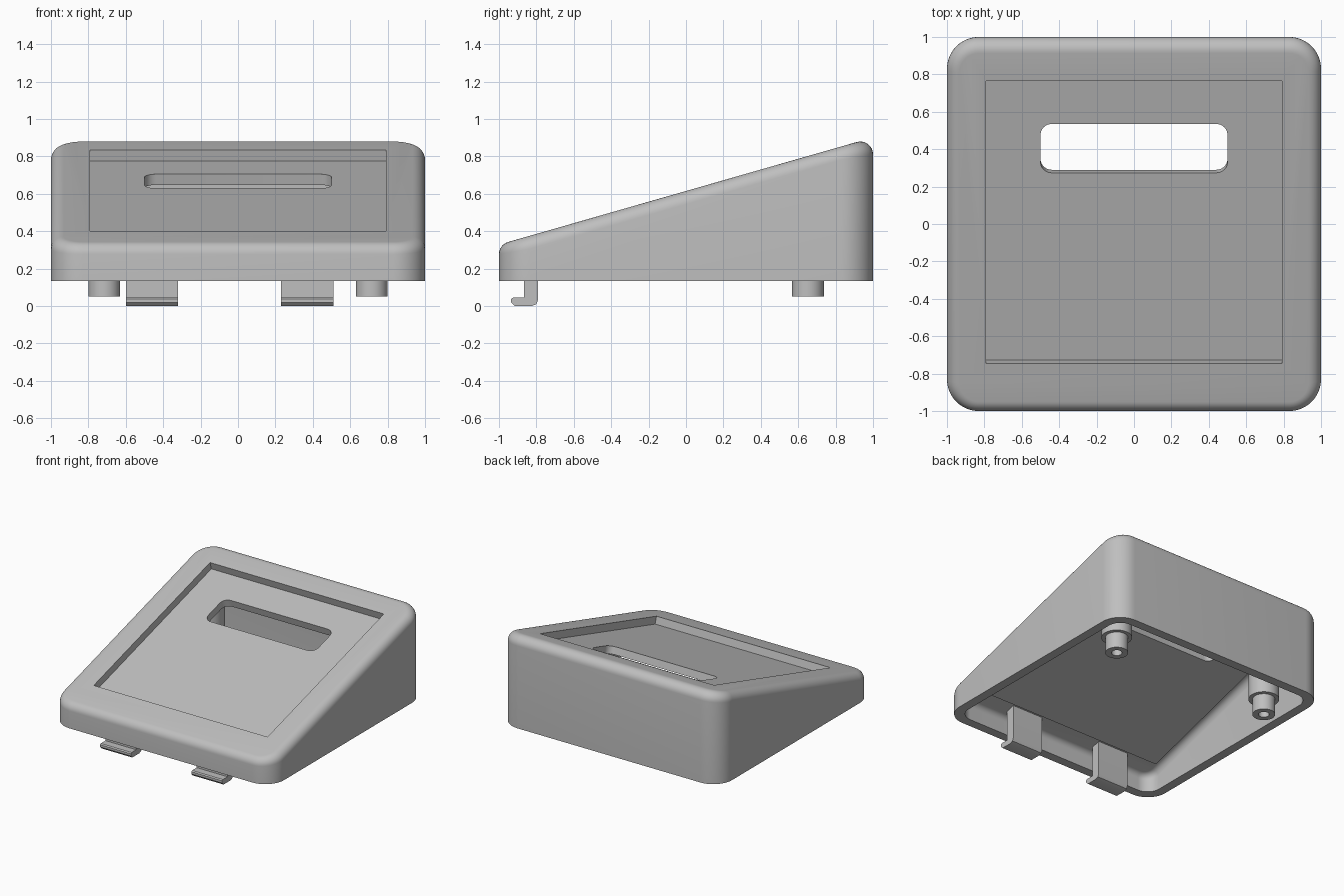
import bpy, bmesh, math
from mathutils import Vector, Matrix

if "Cube" in bpy.data.objects:
    bpy.data.objects.remove(bpy.data.objects["Cube"])

TILT = math.radians(16)
MID_Z = 0.615            # height of the sloped face at the centre
BASE_Z = 0.135           # underside of the case
WALL = 0.075
UP = Vector((0, -math.sin(TILT), math.cos(TILT)))
SLOPE = Matrix.Translation((0, 0, MID_Z)) @ Matrix.Rotation(TILT, 4, "X")

grey = bpy.data.materials.new("plain grey plastic")
grey.use_nodes = True
COLOUR = (0.52, 0.52, 0.52, 1)
grey.diffuse_color = COLOUR
grey.node_tree.nodes["Principled BSDF"].inputs["Base Color"].default_value = COLOUR


def make(name, bm):
    bmesh.ops.recalc_face_normals(bm, faces=bm.faces)
    mesh = bpy.data.meshes.new(name)
    bm.to_mesh(mesh)
    bm.free()
    mesh.materials.append(grey)
    obj = bpy.data.objects.new(name, mesh)
    bpy.context.collection.objects.link(obj)
    return obj


def select(obj):
    bpy.ops.object.select_all(action="DESELECT")
    obj.select_set(True)
    bpy.context.view_layer.objects.active = obj


def smooth(obj):
    select(obj)
    bpy.ops.object.shade_smooth_by_angle(angle=math.radians(30))


def cut(obj, cutter):
    cutter.hide_render = True
    select(obj)
    mod = obj.modifiers.new("cut", "BOOLEAN")
    mod.operation, mod.solver, mod.object = "DIFFERENCE", "EXACT", cutter
    bpy.ops.object.modifier_apply(modifier=mod.name)
    bpy.data.objects.remove(cutter)


def loft(bm, rings):
    """Bridge closed rings of points and cap both ends."""
    loops = [[bm.verts.new(p) for p in ring] for ring in rings]
    n = len(loops[0])
    for a, b in zip(loops, loops[1:]):
        for i in range(n):
            j = (i + 1) % n
            bm.faces.new((a[i], a[j], b[j], b[i]))
    bm.faces.new(loops[0][::-1])
    bm.faces.new(loops[-1])


def corner_points(steps=10):
    """Corner signs and outward normals around a rounded square."""
    for q, (sx, sy) in enumerate(((1, 1), (-1, 1), (-1, -1), (1, -1))):
        for i in range(steps + 1):
            a = (q + i / steps) * math.pi / 2
            yield sx, sy, Vector((math.cos(a), math.sin(a), 0))


def wedge(name, half, corner, fillet, drop, bottom, steps=8):
    """Rounded square block with a sloped top and a rolled top edge."""
    rings = [[] for _ in range(steps + 2)]
    for sx, sy, n in corner_points():
        c = Vector((sx, sy, 0)) * (half - corner) + n * (corner - fillet)
        c.z = MID_Z + c.y * math.tan(TILT) - (drop + fillet) / math.cos(TILT)
        wall = c + n * fillet
        rings[0].append((wall.x, wall.y, bottom))
        for k in range(steps + 1):
            rings[k + 1].append(c + n.slerp(UP, k / steps) * fillet)
    bm = bmesh.new()
    loft(bm, rings)
    return make(name, bm)


def slope_block(name, x, y0, y1, z0, z1, radius=0):
    """Block aligned with the sloped face, optionally with round corners."""
    if radius:
        mid, hy = (y0 + y1) / 2, (y1 - y0) / 2
        plan = [(sx * (x - radius) + n.x * radius,
                 mid + sy * (hy - radius) + n.y * radius)
                for sx, sy, n in corner_points(6)]
    else:
        plan = [(x, y1), (-x, y1), (-x, y0), (x, y0)]
    bm = bmesh.new()
    loft(bm, [[SLOPE @ Vector((px, py, z)) for px, py in plan] for z in (z0, z1)])
    return make(name, bm)


# Hollow case with a sunken panel and a slot through it
case = wedge("case_shell", 1, 0.17, 0.068, 0, BASE_Z)
cavity = wedge("cavity_cutter", 1 - WALL, 0.11, 0.05, WALL, BASE_Z - 0.1)
cut(cavity, slope_block("tray_cutter", 0.83, -0.8, 0.83, -0.121, 0.3))
cut(case, cavity)
cut(case, slope_block("recess_cutter", 0.79, -0.775, 0.796, -0.061, 0.3))
cut(case, slope_block("slot_cutter", 0.5, 0.267, 0.539, -0.2, 0.1, 0.06))
smooth(case)


# Hooked clips under the front edge
HOOK = [(-0.865, 0.33), (-0.865, 0.045), (-0.925, 0.045), (-0.935, 0.038),
        (-0.935, 0.02), (-0.915, 0), (-0.825, 0), (-0.8, 0.01),
        (-0.79, 0.035), (-0.79, 0.33)]
for name, x0 in (("right_clip", -0.6), ("left_clip", 0.23)):
    bm = bmesh.new()
    loft(bm, [[(x, y, z) for y, z in HOOK] for x in (x0, x0 + 0.28)])
    smooth(make(name, bm))


# Stepped screw posts at the back, tops following the slope
POST = [(0.04, 0.3), (0.04, 0.05), (0.085, 0.05), (0.085, 0.18),
        (0.115, 0.18), (0.115, None)]
for name, side in (("right_post", -1), ("left_post", 1)):
    rings = []
    for r, z in POST:
        ring = []
        for i in range(32):
            a = math.tau * i / 32
            y = 0.652 + r * math.sin(a)
            top = MID_Z - 0.095 + y * math.tan(TILT)
            ring.append((side * 0.715 + r * math.cos(a), y, top if z is None else z))
        rings.append(ring)
    bm = bmesh.new()
    loft(bm, rings)
    smooth(make(name, bm))
